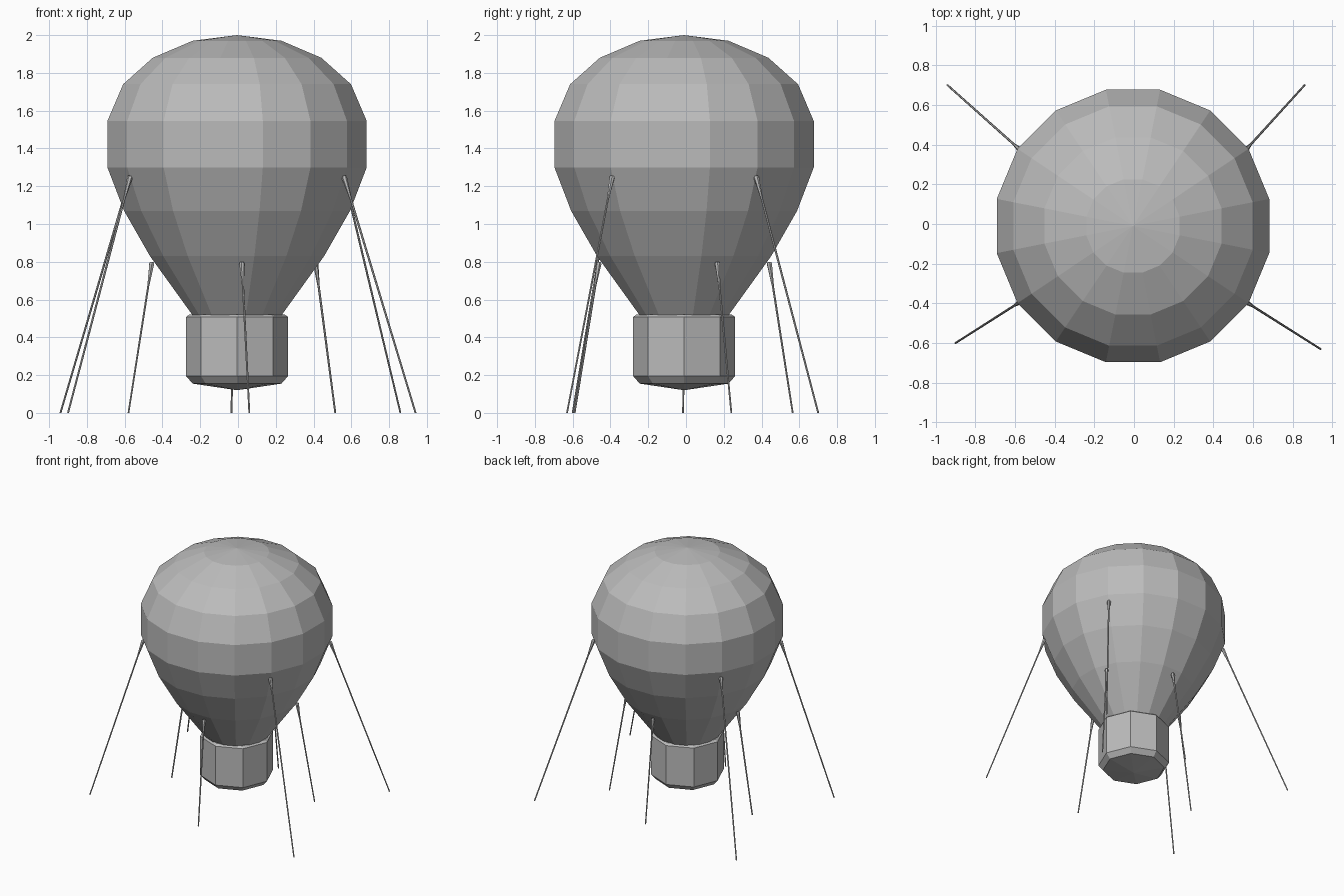
import bpy, bmesh, math
from mathutils import Vector

cube = bpy.data.objects.get("Cube")
if cube:
    bpy.data.objects.remove(cube, do_unlink=True)

grey = bpy.data.materials.new("plain grey")
grey.use_nodes = True
COLOUR = (0.5, 0.5, 0.5, 1)
grey.diffuse_color = COLOUR
grey.node_tree.nodes["Principled BSDF"].inputs["Base Color"].default_value = COLOUR


def lathe(name, profile, sides, start_angle=0.0):
    """Turn a (radius, height) profile round z; zero radius makes a pole."""
    bm = bmesh.new()
    rings = []
    for r, z in profile:
        if r == 0:
            rings.append([bm.verts.new((0, 0, z))] * sides)
        else:
            angles = [start_angle + math.tau * i / sides for i in range(sides)]
            rings.append([bm.verts.new((r * math.cos(a), r * math.sin(a), z)) for a in angles])
    for low, high in zip(rings, rings[1:]):
        for i in range(sides):
            j = (i + 1) % sides
            bm.faces.new(dict.fromkeys((low[i], low[j], high[j], high[i])))
    bmesh.ops.recalc_face_normals(bm, faces=bm.faces)
    mesh = bpy.data.meshes.new(name)
    bm.to_mesh(mesh)
    bm.free()
    mesh.materials.append(grey)
    obj = bpy.data.objects.new(name, mesh)
    bpy.context.collection.objects.link(obj)
    return obj


def rope(name, top, foot):
    """Thin line with a teardrop knot at its top end."""
    top, foot = Vector(top), Vector(foot)
    run = foot - top
    length = run.length
    obj = lathe(name, [(0, 0), (0.011, 0.002), (0.015, 0.012), (0.013, 0.03),
                       (0.006, 0.13), (0.005, length), (0, length)], 6)
    obj.location = top
    obj.rotation_mode = 'QUATERNION'
    obj.rotation_quaternion = run.to_track_quat('Z', 'Y')


# Envelope and basket
envelope = lathe("envelope", [(0, 0.5), (0.235, 0.51), (0.47, 0.83), (0.61, 1.07),
                              (0.7, 1.3), (0.7, 1.545), (0.615, 1.74),
                              (0.455, 1.88), (0.24, 1.97), (0, 2.0)], 16, math.pi / 16)
basket = lathe("basket", [(0, 0.12), (0.235, 0.155), (0.27, 0.195),
                          (0.27, 0.508), (0.25, 0.522), (0, 0.522)], 8)
for part in (envelope, basket):
    part.location = (-0.005, -0.01, 0)

# Long corner ropes
rope("rope_back_right", (-0.57, 0.37, 1.255), (-0.94, 0.70, 0))
rope("rope_back_left", (0.56, 0.37, 1.255), (0.86, 0.70, 0))
rope("rope_front_right", (-0.57, -0.39, 1.255), (-0.90, -0.60, 0))
rope("rope_front_left", (0.56, -0.39, 1.255), (0.94, -0.63, 0))

# Short side ropes
rope("rope_front", (0.02, -0.46, 0.8), (0.06, -0.59, 0))
rope("rope_back", (-0.015, 0.44, 0.8), (-0.035, 0.565, 0))
rope("rope_right", (-0.455, -0.01, 0.8), (-0.58, -0.015, 0))
rope("rope_left", (0.41, 0.165, 0.8), (0.515, 0.24, 0))
